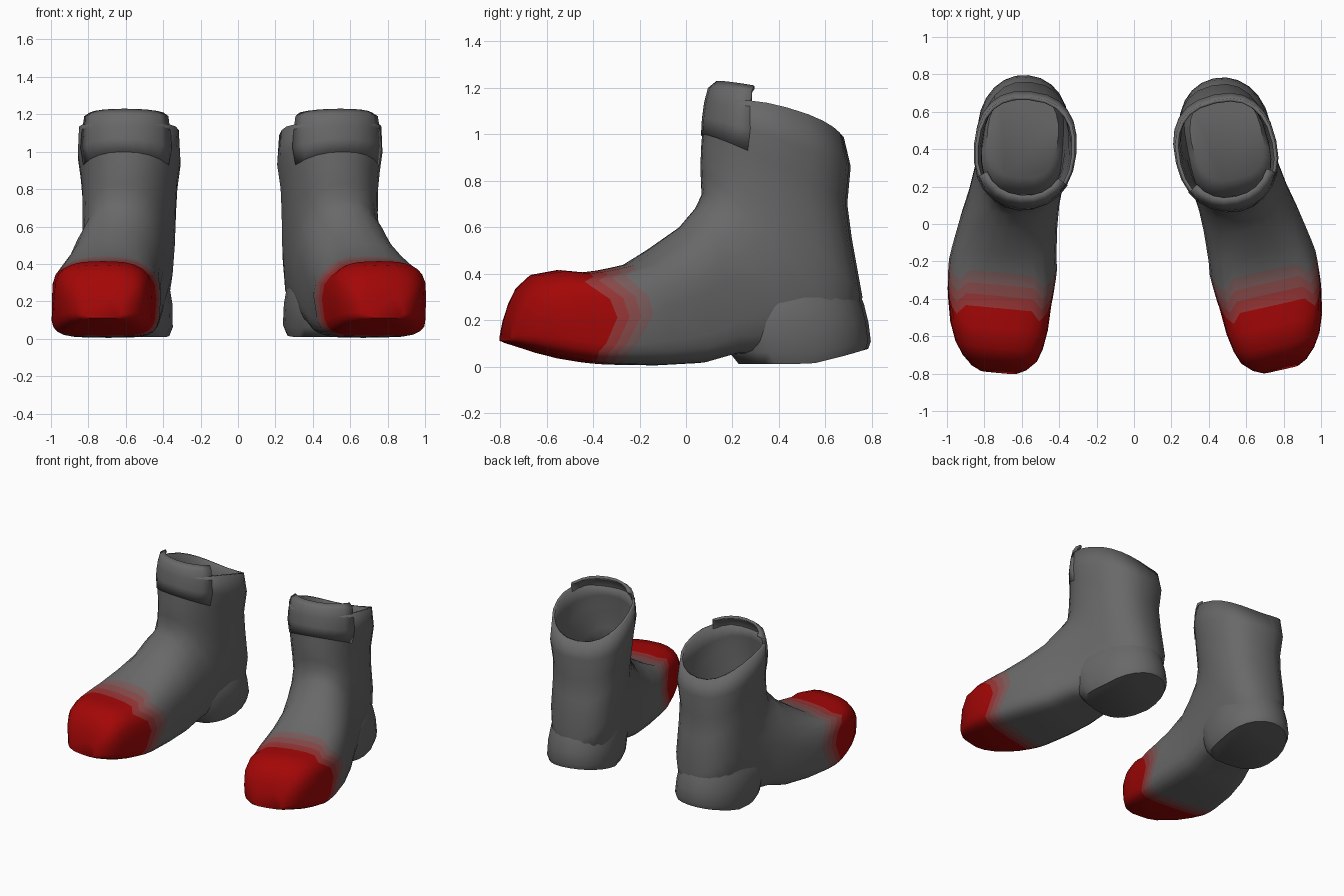
import bpy, bmesh, math
from mathutils import Matrix

cube = bpy.data.objects.get("Cube")
if cube:
    bpy.data.objects.remove(cube, do_unlink=True)

GREY, RED = (0.14, 0.14, 0.14), (0.37, 0.002, 0.002)


def make_material(name, mix):
    col = [r * mix + g * (1 - mix) for r, g in zip(RED, GREY)] + [1]
    mat = bpy.data.materials.new(name)
    mat.use_nodes = True
    mat.diffuse_color = col
    bsdf = mat.node_tree.nodes["Principled BSDF"]
    bsdf.inputs["Base Color"].default_value = col
    bsdf.inputs["Roughness"].default_value = 0.8
    return mat


MATS = [make_material("grey leather", 0), make_material("red toe", 1),
        make_material("dark red fade", 0.75), make_material("dull red fade", 0.5),
        make_material("grey red fade", 0.25)]

SIDES = 24
# Body rings: top y, top z, bottom y, bottom z, half width, outward shift,
# squareness of the upper half
RINGS = [
    (-.78, .22, -.80, .11, .10, 0, 2.3),
    (-.76, .28, -.775, .10, .15, 0, 2.4),
    (-.73, .34, -.71, .08, .20, 0, 2.6),
    (-.67, .395, -.63, .055, .235, .01, 2.8),
    (-.56, .415, -.54, .033, .262, .02, 3),
    (-.455, .405, -.45, .018, .28, .03, 3),
    (-.39, .413, -.41, .013, .286, .03, 3),
    (-.33, .425, -.37, .01, .289, .03, 2.9),
    (-.265, .44, -.33, .008, .29, .03, 2.7),
    (-.16, .51, -.14, .005, .28, .03, 2.2),
    (-.03, .60, .05, .015, .26, .02, 1.95),
    (.05, .69, .20, .055, .245, .005, 2),
    (.08, .75, .50, .04, .24, -.015, 2.1),
    (.075, .83, .74, .10, .24, -.02, 2.2),
    (.075, .88, .765, .30, .245, -.025, 2.2),
    (.08, .95, .72, .55, .25, -.03, 2.2),
    (.085, 1.0, .70, .70, .258, -.03, 2.2),
    (.09, 1.07, .715, .86, .275, -.03, 2.2),
    (.10, 1.14, .685, .98, .268, -.03, 2.2),
]
SHAFT_START = 12
FIRST_FADE, LAST_FADE = 5, 8
# Zigzag of the colour edge, from the top centre round to the sole
ZIGZAG = [0, 0, 0, -.05, -.01, .05, .08, .03, 0, 0, 0, 0, 0]


def power(v, n):
    return math.copysign(abs(v) ** (2 / n), v)


def body_ring(i):
    ty, tz, by, bz, hw, shift, n = RINGS[i]
    pts = []
    for k in range(SIDES):
        a = math.tau * k / SIDES
        # The sole is flatter and squarer than the upper
        if math.cos(a) < -.01:
            n = 5 if i < SHAFT_START else 2.4
        else:
            n = RINGS[i][6]
        c, s = power(math.cos(a), n), power(math.sin(a), n)
        y = (ty + by) / 2 + c * (ty - by) / 2
        z = (tz + bz) / 2 + c * (tz - bz) / 2
        if FIRST_FADE <= i <= LAST_FADE:
            y += ZIGZAG[min(k, SIDES - k)]
        if i == len(RINGS) - 1:
            z += .055 * s * s
        pts.append((shift + hw * s, y, z))
    return pts


def body_colour(i):
    if i < FIRST_FADE:
        return 1
    return i - FIRST_FADE + 2 if i < LAST_FADE else 0


# Heel rings: z, front y, back y, half width, lift at the back
HEEL = [(.01, .25, .79, .225, .07), (.06, .21, .80, .245, .05),
        (.19, .16, .79, .245, 0), (.27, .16, .77, .232, 0), (.36, .25, .73, .19, 0)]


def heel_ring(z, y0, y1, hw, lift):
    pts = []
    for k in range(SIDES):
        a = math.tau * k / SIDES
        n = 3 if math.cos(a) > 0 else 2.1
        y = (y0 + y1) / 2 - (y1 - y0) / 2 * power(math.cos(a), n)
        pts.append((hw * power(math.sin(a), n) - .01, y, z + lift * max(0, y - .5) / .3))
    return pts


def tongue_rows():
    """Front of the shaft, laid just over it and raised above the rim."""
    def front(i, grow):
        ring, mid, shift = body_ring(i), .4, RINGS[i][5]
        return [(shift + (x - shift) * grow, mid + (y - mid) * grow, z)
                for x, y, z in (ring[k] for k in range(-4, 5))]
    rows = [front(i, 1.015) for i in (-3, -2, -1)]
    for z, grow, drop in ((1.2, .96, .01), (1.23, .84, .02)):
        rows.append([(x, y, z - drop * (k / 4 - 1) ** 2)
                     for k, (x, y, _) in enumerate(front(-1, grow))])
    return rows


def loft(name, rows, place, mirror, closed=True, caps=(), thickness=0, colour=None):
    bm = bmesh.new()
    rings = [[bm.verts.new(((-x if mirror else x), y, z)) for x, y, z in r] for r in rows]
    count = len(rings[0])
    for i, (a, b) in enumerate(zip(rings, rings[1:])):
        for k in range(count if closed else count - 1):
            m = (k + 1) % count
            f = bm.faces.new((a[k], a[m], b[m], b[k]))
            f.material_index = colour(i) if colour else 0
    for c in caps:
        f = bm.faces.new(rings[c])
        f.material_index = colour(0) if colour else 0
    bmesh.ops.recalc_face_normals(bm, faces=bm.faces)
    # Open panels must face forward
    if not closed and sum(f.normal.y for f in bm.faces) > 0:
        bmesh.ops.reverse_faces(bm, faces=bm.faces)
    mesh = bpy.data.meshes.new(name)
    bm.to_mesh(mesh)
    bm.free()
    for m in MATS:
        mesh.materials.append(m)
    ob = bpy.data.objects.new(name, mesh)
    bpy.context.collection.objects.link(ob)
    ob.matrix_world = place
    if thickness:
        mod = ob.modifiers.new("thickness", "SOLIDIFY")
        mod.thickness = thickness
        mod.offset = -1
    bpy.ops.object.select_all(action="DESELECT")
    ob.select_set(True)
    bpy.context.view_layer.objects.active = ob
    bpy.ops.object.shade_smooth_by_angle(angle=math.radians(60))


# The two boots turn their toes out by different amounts
for side, x, turn, mirror in (("left", .61, 12.7, False), ("right", -.65, -5.4, True)):
    place = Matrix.Translation((x, 0, 0)) @ Matrix.Rotation(math.radians(turn), 4, "Z")
    loft(side + "_boot_body", [body_ring(i) for i in range(len(RINGS))], place, mirror,
         caps=(0,), thickness=.018, colour=body_colour)
    loft(side + "_boot_heel", [heel_ring(*r) for r in HEEL], place, mirror, caps=(0, -1))
    loft(side + "_boot_tongue", tongue_rows(), place, mirror, closed=False, thickness=.018)
